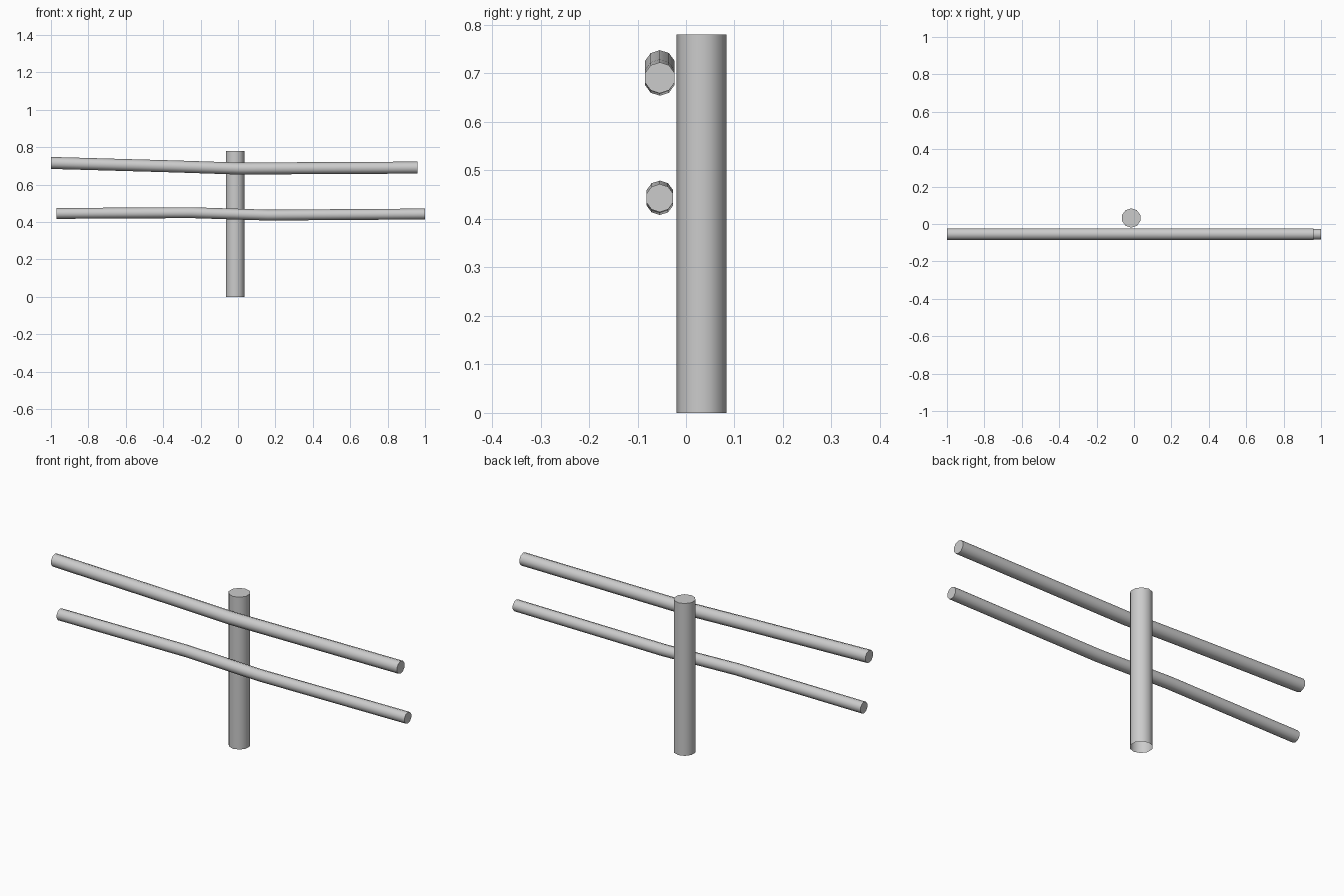
import bpy, math
from mathutils import Vector

if "Cube" in bpy.data.objects:
    bpy.data.objects.remove(bpy.data.objects["Cube"])

SIDES = 10


def pole(name, path, radius, along_x, phase=0.0, cap_start=True):
    """Sweep a round section through the path points, keeping end cuts square to the axis."""
    verts, faces = [], []
    for p in path:
        for i in range(SIDES):
            a = phase + 2 * math.pi * i / SIDES
            u, v = radius * math.cos(a), radius * math.sin(a)
            verts.append(Vector(p) + (Vector((0, u, v)) if along_x else Vector((u, v, 0))))
    for k in range(len(path) - 1):
        for i in range(SIDES):
            j = (i + 1) % SIDES
            a, b = k * SIDES, (k + 1) * SIDES
            faces.append((a + i, a + j, b + j, b + i))
    last = (len(path) - 1) * SIDES
    faces.append(tuple(range(last, last + SIDES)))
    if cap_start:
        faces.append(tuple(reversed(range(SIDES))))
    mesh = bpy.data.meshes.new(name)
    mesh.from_pydata(verts, [], faces)
    obj = bpy.data.objects.new(name, mesh)
    bpy.context.collection.objects.link(obj)
    bpy.context.view_layer.objects.active = obj
    bpy.ops.object.select_all(action='DESELECT')
    obj.select_set(True)
    bpy.ops.object.shade_smooth_by_angle(angle=math.radians(50))
    return obj


# upright post, open underneath where it meets the ground
pole("post", [(-0.015, 0.032, 0), (-0.015, 0.032, 0.78)], 0.0515, False, math.pi / 2, cap_start=False)

# two slightly crooked rails on the front of the post
Y = -0.054
pole("upper_rail", [(-1, Y, 0.716), (-0.33, Y, 0.697), (0, Y, 0.686), (0.96, Y, 0.691)],
     0.032, True, math.pi / 2)
pole("lower_rail", [(-0.97, Y, 0.446), (-0.25, Y, 0.450), (0.16, Y, 0.437), (1, Y, 0.443)],
     0.029, True, math.pi / 2)
